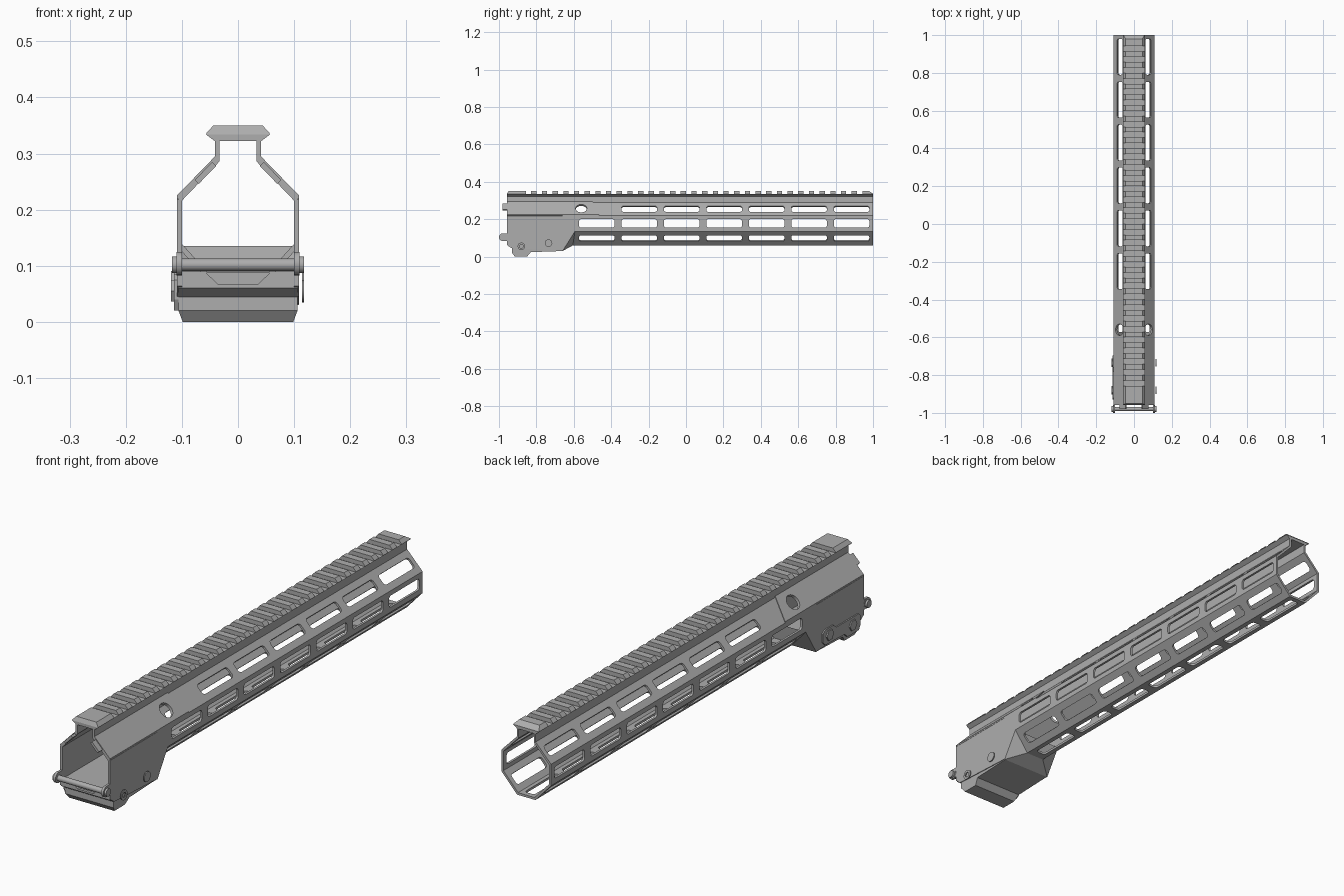
import bpy, bmesh, math
from mathutils import Matrix, Vector

if "Cube" in bpy.data.objects:
    bpy.data.objects.remove(bpy.data.objects["Cube"])

grey = bpy.data.materials.new("metal_grey")
grey.diffuse_color = (0.42, 0.42, 0.42, 1)
grey.use_nodes = True
grey.node_tree.nodes["Principled BSDF"].inputs["Base Color"].default_value = grey.diffuse_color


def finish(bm, name, smooth=False):
    bmesh.ops.recalc_face_normals(bm, faces=bm.faces)
    me = bpy.data.meshes.new(name)
    bm.to_mesh(me)
    bm.free()
    me.materials.append(grey)
    ob = bpy.data.objects.new(name, me)
    bpy.context.collection.objects.link(ob)
    if smooth:
        bpy.ops.object.select_all(action='DESELECT')
        ob.select_set(True)
        bpy.context.view_layer.objects.active = ob
        bpy.ops.object.shade_smooth_by_angle(angle=math.radians(35))
    return ob


def add_prism(bm, pts, axis, a, b):
    """Extrude a 2D outline: axis 'y' takes (x, z) points, axis 'x' takes (y, z)."""
    def place(p, t):
        return (p[0], t, p[1]) if axis == 'y' else (t, p[0], p[1])
    lo = [bm.verts.new(place(p, a)) for p in pts]
    hi = [bm.verts.new(place(p, b)) for p in pts]
    n = len(pts)
    bm.faces.new(lo)
    bm.faces.new(hi[::-1])
    for i in range(n):
        bm.faces.new((lo[i], hi[i], hi[(i + 1) % n], lo[(i + 1) % n]))
    return lo, hi


def prism(name, pts, axis, a, b):
    bm = bmesh.new()
    add_prism(bm, pts, axis, a, b)
    return finish(bm, name)


def flip(pts):
    return [(-x, z) for x, z in pts]


def add_cyl(bm, r, x0, x1, y, z, seg=24):
    m = Matrix.Translation(((x0 + x1) / 2, y, z)) @ Matrix.Rotation(math.pi / 2, 4, 'Y')
    bmesh.ops.create_cone(bm, cap_ends=True, segments=seg, radius1=r, radius2=r,
                          depth=abs(x1 - x0), matrix=m)


def add_slot(bm, cx, cy, cz, angle, hl, hw, r):
    """Rounded cutter whose normal lies in the xz plane at the given angle."""
    nrm = Vector((math.cos(angle), 0, math.sin(angle)))
    across = Vector((-math.sin(angle), 0, math.cos(angle)))
    ring = []
    steps = 8 if r >= hl else 4
    for q in range(4):
        su, sv = (1, -1, -1, 1)[q], (1, 1, -1, -1)[q]
        for k in range(steps if r >= hl else steps + 1):
            t = math.pi / 2 * (q + k / steps)
            ring.append((su * (hl - r) + r * math.cos(t), sv * (hw - r) + r * math.sin(t)))
    c = Vector((cx, cy, cz))
    lo, hi = ([bm.verts.new(c + Vector((0, u, 0)) + across * v + nrm * d) for u, v in ring]
              for d in (-0.02, 0.02))
    bm.faces.new(lo)
    bm.faces.new(hi[::-1])
    for i in range(len(ring)):
        j = (i + 1) % len(ring)
        bm.faces.new((lo[i], hi[i], hi[j], lo[j]))


def cut(ob, cutter):
    cutter.hide_render = True
    mod = ob.modifiers.new("cut", 'BOOLEAN')
    mod.operation, mod.solver, mod.object = 'DIFFERENCE', 'EXACT', cutter
    bpy.context.view_layer.objects.active = ob
    bpy.ops.object.modifier_apply(modifier=mod.name)


FRONT, JOIN, PITCH = -0.957, -0.66, 0.227

# Main tube: thin-walled section, open under the rail
outer = [(0.041, 0.323), (0.041, 0.29), (0.109, 0.22), (0.109, 0.135), (0.04, 0.06)]
inner = [(0.033, 0.323), (0.033, 0.286), (0.1, 0.216), (0.1, 0.139), (0.036, 0.069)]
section = outer + flip(outer)[::-1] + flip(inner) + inner[::-1]
tube = prism("handguard_tube", section, 'y', JOIN, 1.0)

# Accessory slots and round holes
bm = bmesh.new()
for i in range(-1, 6):
    y = -0.25 + PITCH * i
    for s in (1, -1):
        def face_angle(a):
            return a if s == 1 else math.pi - a
        add_slot(bm, s * 0.1045, y, 0.178, face_angle(0), 0.095, 0.023, 0.012)
        add_slot(bm, s * 0.0725, y, 0.0995, face_angle(-math.pi / 4), 0.095, 0.022, 0.012)
        if i >= 0:
            add_slot(bm, s * 0.073, y, 0.253, face_angle(math.pi / 4), 0.095, 0.022, 0.012)
    add_slot(bm, 0, y, 0.0645, -math.pi / 2, 0.095, 0.021, 0.012)
slot_cutter = finish(bm, "slot_cutter")
bm = bmesh.new()
for s in (1, -1):
    add_slot(bm, s * 0.074, -0.56, 0.255, math.pi / 4 if s == 1 else math.pi * 0.75,
             0.03, 0.03, 0.03)
hole_cutter = finish(bm, "hole_cutter")
cut(tube, slot_cutter)
cut(tube, hole_cutter)

# Top rail: base strip plus crosswise teeth
base = [(0.041, 0.322), (0.057, 0.334)]
prism("rail_base", base + flip(base)[::-1], 'y', FRONT, 1.0)
tooth = [(0.057, 0.334), (0.056, 0.337), (0.044, 0.35)]
tooth += flip(tooth)[::-1]
bm = bmesh.new()
step, first, half = 0.0571, -0.842, 0.0145
spans = [(FRONT, first - half)]
spans += [(first + step * k + half, first + step * (k + 1) - half) for k in range(31)]
spans += [(first + step * 31 + half, 1.0)]
for k, (a, b) in enumerate(spans):
    lo, hi = add_prism(bm, tooth, 'y', a, b)
    for v in (hi if k == 32 else lo if k == 0 else []):
        if v.co.z > 0.345:
            v.co.y += -0.02 if k else 0.008
finish(bm, "rail_teeth")

# Front housing, both sides
wall = [(FRONT, 0.218), (FRONT, 0.064), (-0.93, 0.045), (-0.83, 0.04),
        (JOIN, 0.032), (JOIN, 0.218)]
strip = outer[:3] + inner[2::-1]
pad = [(0.041, 0.288), (0.041, 0.295), (0.109, 0.225), (0.109, 0.219)]
tab = [(0.046, 0.285), (0.077, 0.253), (0.070, 0.246), (0.039, 0.278)]
for s, side in ((1, "right"), (-1, "left")):
    m = (lambda p: p) if s == 1 else flip
    prism("upper_wall_" + side, m(strip), 'y', FRONT, JOIN)
    prism("side_wall_" + side, wall, 'x', s * 0.1, s * 0.109)
    prism("front_tab_" + side, m(tab), 'y', -0.98, FRONT + 0.01)
    # slightly raised pad with a slanted rear end
    bm = bmesh.new()
    lo, hi = add_prism(bm, m(pad), 'y', FRONT, -0.465)
    for v in hi:
        if v.co.z > 0.26:
            v.co.y -= 0.035
    ob = finish(bm, "raised_pad_" + side)
    cut(ob, hole_cutter)

# Clamp block below the housing
block = [(FRONT + 0.002, 0.09), (FRONT + 0.002, 0.06), (-0.93, 0.044), (-0.93, 0.02),
         (-0.915, 0.003), (-0.85, 0.003), (-0.83, 0.024), (JOIN, 0.03), (JOIN, 0.09)]
bm = bmesh.new()
lo, hi = add_prism(bm, block, 'x', -0.106, 0.106)
for v in lo + hi:
    if v.co.z < 0.015:
        v.co.z = 0.0
        v.co.x *= 0.93
clamp = finish(bm, "clamp_block")
recess = prism("recess_cutter", [(-0.057, 0.0875), (0.057, 0.0875), (0.035, 0.067),
                                 (-0.035, 0.067)], 'y', -0.97, -0.945)
cut(clamp, recess)

# Faceted transition from the block to the tube
bm = bmesh.new()
for s in (1, -1):
    for x, y, z in ((0.109, JOIN, 0.03), (0.109, JOIN, 0.135), (0.109, -0.594, 0.135),
                    (0.04, -0.605, 0.06)):
        bm.verts.new((s * x, y, z))
bmesh.ops.convex_hull(bm, input=bm.verts)
bm.normal_update()
drop = [f for f in bm.faces if f.normal.z > 0.9 or abs(f.normal.y) > 0.99]
bmesh.ops.delete(bm, geom=drop, context='FACES')
finish(bm, "transition")

# Front cross pin with its lugs
bm = bmesh.new()
add_cyl(bm, 0.011, -0.117, 0.117, -0.979, 0.102)
finish(bm, "cross_pin", True)
bm = bmesh.new()
for s in (1, -1):
    add_cyl(bm, 0.021, s * 0.1, s * 0.11, -0.979, 0.104)
    add_cyl(bm, 0.015, s * 0.11, s * 0.118, -0.979, 0.102)
    add_prism(bm, [(-0.979, 0.084), (-0.95, 0.084), (-0.95, 0.125), (-0.979, 0.124)],
              'x', s * 0.1, s * 0.109)
finish(bm, "pin_lugs", True)

# Clamp screws on the right, nut plate on the left
BOLTS = ((-0.88, 0.055), (-0.735, 0.072))
bm = bmesh.new()
for y, z in BOLTS:
    add_cyl(bm, 0.027, 0.1, 0.114, y, z)
    add_cyl(bm, 0.02, 0.114, 0.118, y, z)
screws = finish(bm, "clamp_screws", True)
bm = bmesh.new()
for y, z in BOLTS:
    add_cyl(bm, 0.011, 0.112, 0.13, y, z, 6)
cut(screws, finish(bm, "socket_cutter"))
plate = [(-0.93, 0.04), (-0.92, 0.02), (-0.85, 0.02), (-0.83, 0.037), (-0.71, 0.04),
         (-0.695, 0.055), (-0.695, 0.09), (-0.71, 0.1), (-0.76, 0.1), (-0.78, 0.085),
         (-0.92, 0.085), (-0.93, 0.075)]
prism("nut_plate", plate, 'x', -0.1, -0.114)
bm = bmesh.new()
for y, z in BOLTS:
    add_cyl(bm, 0.022, -0.1, -0.119, y, z, 6)
finish(bm, "clamp_nuts")

# Remove the cutters
for ob in [o for o in bpy.data.objects if o.name.endswith("cutter")]:
    bpy.data.objects.remove(ob)
